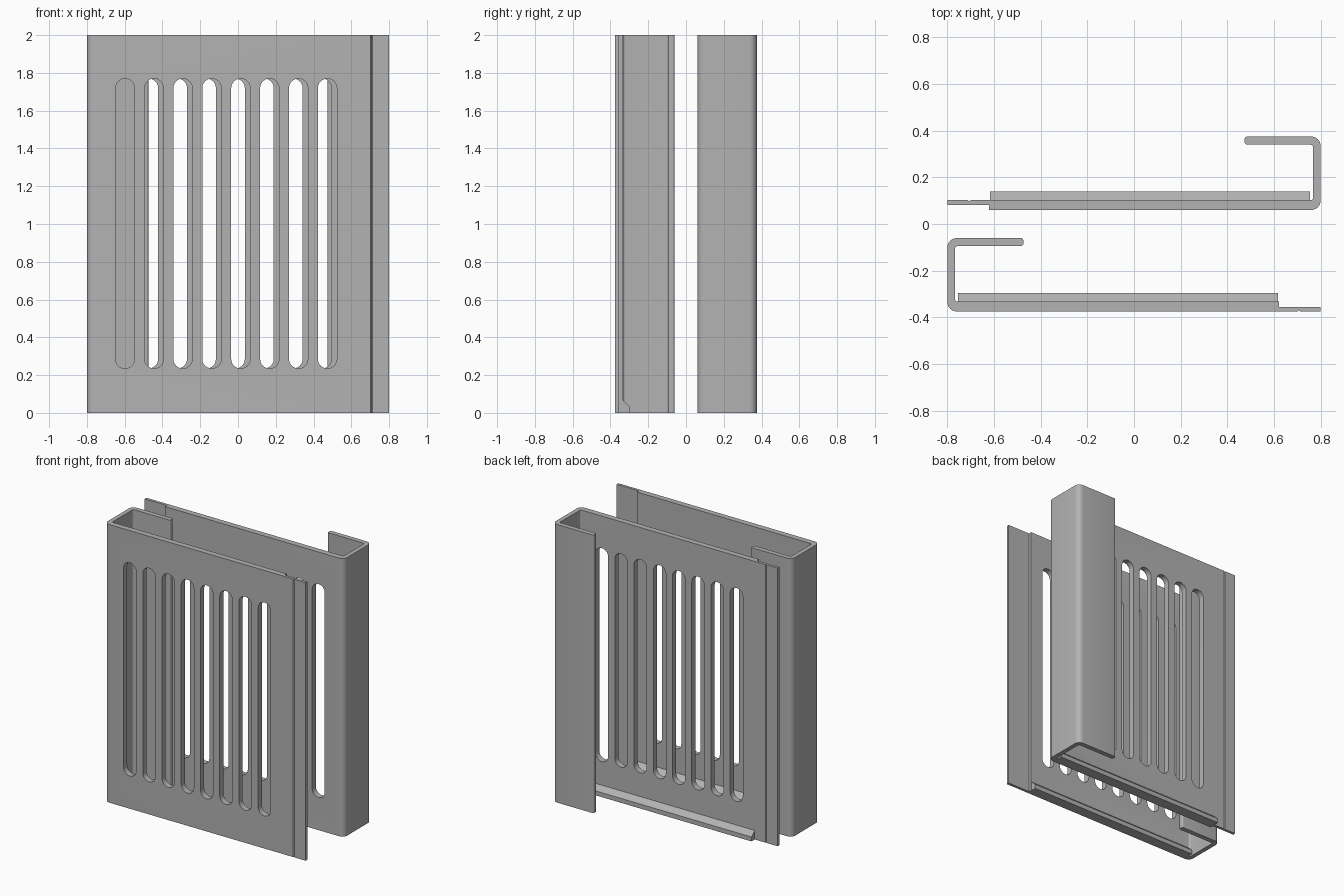
import bpy, bmesh, math
from mathutils import Vector

if "Cube" in bpy.data.objects:
    bpy.data.objects.remove(bpy.data.objects["Cube"])

HEIGHT, T, DEPTH = 2.0, 0.042, 0.315
grey = bpy.data.materials.new("painted_grey")
grey.diffuse_color = (0.45, 0.45, 0.45, 1)
grey.use_nodes = True
grey.node_tree.nodes["Principled BSDF"].inputs["Base Color"].default_value = grey.diffuse_color


def rounded(points, steps=6):
    """Turn (x, y, radius) corners into a filleted outline."""
    out = []
    for i, (x, y, r) in enumerate(points):
        p = Vector((x, y))
        if r == 0:
            out.append(p)
            continue
        a = (Vector(points[i - 1][:2]) - p).normalized()
        b = (Vector(points[(i + 1) % len(points)][:2]) - p).normalized()
        centre = p + (a + b) * r
        for k in range(steps + 1):
            t = k / steps * math.pi / 2
            out.append(centre - b * r * math.cos(t) - a * r * math.sin(t))
    return out


def add_prism(bm, ring, offset):
    """Extrude a ring of 3D points along an offset."""
    face = bm.faces.new([bm.verts.new(p) for p in ring])
    res = bmesh.ops.extrude_face_region(bm, geom=[face], use_keep_orig=True)
    verts = [g for g in res["geom"] if isinstance(g, bmesh.types.BMVert)]
    bmesh.ops.translate(bm, verts=verts, vec=offset)


def make_object(name, bm):
    bmesh.ops.recalc_face_normals(bm, faces=bm.faces)
    mesh = bpy.data.meshes.new(name)
    bm.to_mesh(mesh)
    bm.free()
    mesh.materials.append(grey)
    ob = bpy.data.objects.new(name, mesh)
    bpy.context.collection.objects.link(ob)
    return ob


def activate(ob):
    bpy.ops.object.select_all(action='DESELECT')
    ob.select_set(True)
    bpy.context.view_layer.objects.active = ob


def make_panel(name, side, y0, edge):
    # Folded sheet: plain face, thin grooved flange, and hooked return
    outline = [(-0.8, 0, 0.04)] + edge + [
        (-0.768, T, 0.012), (-0.768, DEPTH - 0.035, 0.012),
        (-0.474, DEPTH - 0.035, 0.012), (-0.474, DEPTH, 0.012),
        (-0.8, DEPTH, 0.04)]
    bm = bmesh.new()
    add_prism(bm, [(side * p.x, y0 + p.y, 0) for p in rounded(outline)],
              (0, 0, HEIGHT))
    panel = make_object(name + "_panel", bm)

    # Row of eight round-ended slots through the face
    bm = bmesh.new()
    r, low, high = 0.05, 0.235, 1.77
    for i in range(8):
        cx = side * (-0.598 + 0.153 * i)
        ring = []
        for zc, start in ((high - r, 0), (low + r, math.pi)):
            for k in range(13):
                a = start + math.pi * k / 12
                ring.append((cx + r * math.cos(a), y0 - 0.03,
                             zc + r * math.sin(a)))
        add_prism(bm, ring, (0, T + 0.06, 0))
    cutter = make_object(name + "_slot_cutter", bm)
    cutter.hide_render = True
    mod = panel.modifiers.new("slots", 'BOOLEAN')
    mod.operation, mod.solver, mod.object = 'DIFFERENCE', 'EXACT', cutter
    activate(panel)
    bpy.ops.object.modifier_apply(modifier=mod.name)
    bpy.data.objects.remove(cutter)
    bpy.ops.object.shade_smooth_by_angle(angle=math.radians(30))

    # Chamfered ledge along the bottom of the inner side
    bm = bmesh.new()
    section = [(T, 0), (T + 0.037, 0), (T + 0.037, 0.032), (T, 0.065)]
    add_prism(bm, [(side * -0.755, y0 + y, z) for y, z in section],
              (side * 1.373, 0, 0))
    make_object(name + "_bottom_ledge", bm)


# Flange flush with the outer face, groove on the outside
front_edge = [(0.702, 0, 0), (0.707, 0.006, 0), (0.712, 0, 0), (0.8, 0, 0),
              (0.8, 0.02, 0), (0.622, 0.02, 0), (0.622, T, 0)]
# Flange flush with the inner face, groove on the inside
back_edge = [(0.622, 0, 0), (0.622, T - 0.02, 0), (0.8, T - 0.02, 0),
             (0.8, T, 0), (0.712, T, 0), (0.707, T - 0.006, 0), (0.702, T, 0)]

make_panel("front", 1, -0.375, front_edge)
make_panel("back", -1, 0.06, back_edge)
